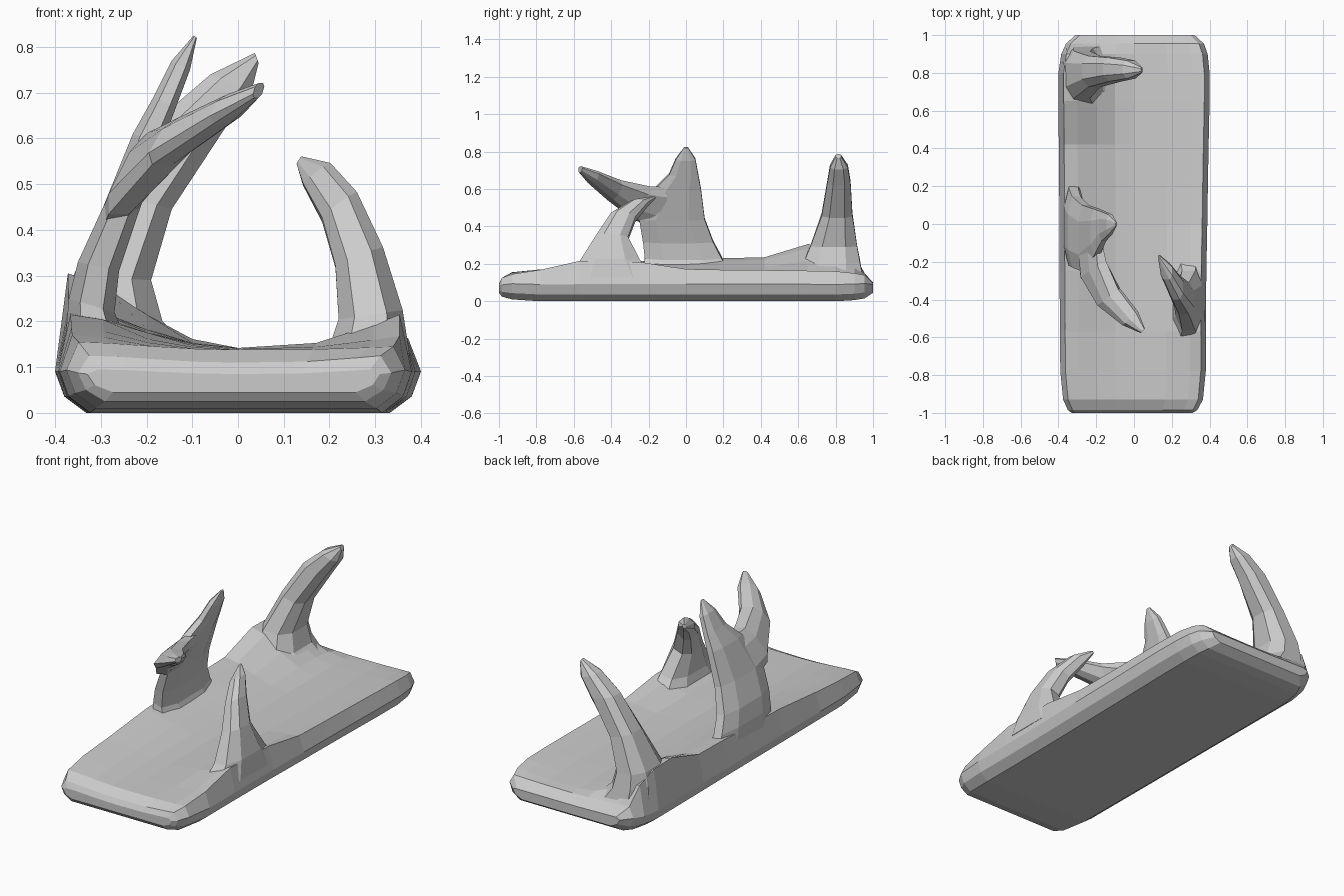
import bpy, bmesh
from mathutils import Vector


def loft(name, rings):
    """Skin a list of equal-length point rings and cap both ends."""
    bm = bmesh.new()
    rows = [[bm.verts.new(p) for p in ring] for ring in rings]
    n = len(rows[0])
    for a, b in zip(rows, rows[1:]):
        for i in range(n):
            j = (i + 1) % n
            bm.faces.new((a[i], a[j], b[j], b[i]))
    bm.faces.new(rows[0])
    bm.faces.new(rows[-1])
    bmesh.ops.recalc_face_normals(bm, faces=bm.faces)
    mesh = bpy.data.meshes.new(name)
    bm.to_mesh(mesh)
    bm.free()
    obj = bpy.data.objects.new(name, mesh)
    bpy.context.collection.objects.link(obj)
    return obj


def octagon(c, u, v, k=0.5):
    """Cut-corner rectangle around c, spanned by half vectors u and v."""
    c, u, v = Vector(c), Vector(u), Vector(v)
    pts = [(1, -k), (1, k), (k, 1), (-k, 1), (-1, k), (-1, -k), (-k, -1), (k, -1)]
    return [c + u * a + v * b for a, b in pts]


def blade(xo, zo, xi, zi, y0, y1):
    """Horn section from outer to inner edge, running y0 to y1."""
    return octagon(((xo + xi) / 2, (y0 + y1) / 2, (zo + zi) / 2),
                   ((xi - xo) / 2, 0, (zi - zo) / 2), (0, (y1 - y0) / 2, 0))


# Dished base: y, left edge x, right edge x, left rim z, right rim z, centre z, bottom z
stations = [
    (-1.00, -0.33, 0.31, 0.095, 0.095, 0.085, 0.045),
    (-0.985, -0.35, 0.335, 0.125, 0.125, 0.11, 0.025),
    (-0.93, -0.375, 0.365, 0.155, 0.145, 0.138, 0.010),
    (-0.78, -0.39, 0.38, 0.170, 0.168, 0.140, 0),
    (-0.57, -0.392, 0.38, 0.185, 0.215, 0.142, 0),
    (-0.25, -0.394, 0.383, 0.215, 0.210, 0.142, 0),
    (0.00, -0.395, 0.388, 0.220, 0.172, 0.142, 0),
    (0.20, -0.396, 0.391, 0.230, 0.168, 0.142, 0),
    (0.42, -0.398, 0.395, 0.235, 0.166, 0.142, 0),
    (0.65, -0.400, 0.400, 0.305, 0.163, 0.142, 0),
    (0.80, -0.400, 0.400, 0.300, 0.160, 0.140, 0),
    (0.90, -0.385, 0.39, 0.250, 0.150, 0.138, 0.006),
    (0.955, -0.36, 0.37, 0.150, 0.140, 0.135, 0.015),
    (1.00, -0.31, 0.32, 0.100, 0.095, 0.095, 0.045),
]
sections = []
for y, l, r, hl, hr, c, b in stations:
    side = min(0.1, (b + c) / 2 + 0.02)
    low = b + (side - b) * 0.4
    dl, dr = hl - c, hr - c
    prof = [(l * 0.83, b), (r * 0.83, b), (r * 0.95, low), (r, side),
            (r * 0.93, hr), (r * 0.78, c + dr * 0.7), (r * 0.45, c + dr * 0.15), (0, c),
            (l * 0.25, c + dl * 0.12), (l * 0.5, c + dl * 0.45),
            (l * 0.75, c + dl * 0.85), (l * 0.93, hl), (l, side), (l * 0.95, low)]
    sections.append([(x, y, z) for x, z in prof])
loft("dished_base", sections)

# Rear left horn, curving inward
loft("rear_horn", [blade(*s) for s in [
    (-0.385, 0.13, -0.09, 0.13, 0.60, 0.945),
    (-0.375, 0.23, -0.165, 0.20, 0.63, 0.93),
    (-0.36, 0.30, -0.19, 0.29, 0.665, 0.915),
    (-0.275, 0.48, -0.145, 0.445, 0.725, 0.89),
    (-0.165, 0.65, -0.03, 0.62, 0.755, 0.88),
    (-0.06, 0.74, 0.03, 0.705, 0.77, 0.865),
    (0.037, 0.787, 0.045, 0.765, 0.80, 0.83)]])

# Middle left plate ending in an upright point
loft("middle_plate", [blade(*s) for s in [
    (-0.378, 0.15, -0.24, 0.15, -0.23, 0.23),
    (-0.370, 0.25, -0.27, 0.22, -0.22, 0.19),
    (-0.350, 0.33, -0.26, 0.31, -0.23, 0.145),
    (-0.295, 0.45, -0.22, 0.43, -0.25, 0.10),
    (-0.230, 0.61, -0.165, 0.59, -0.17, 0.08),
    (-0.185, 0.69, -0.135, 0.67, -0.09, 0.065),
    (-0.145, 0.77, -0.105, 0.75, -0.055, 0.05),
    (-0.097, 0.825, -0.09, 0.82, -0.01, 0.01)]])

# Prong branching forward from the plate
loft("forward_prong", [octagon(*s) for s in [
    ((-0.235, -0.12, 0.50), (0.035, 0.015, 0), (0.05, 0.01, 0.11)),
    ((-0.215, -0.24, 0.525), (0.045, 0.025, 0), (0.045, 0.03, 0.09)),
    ((-0.135, -0.385, 0.595), (0.045, 0.035, 0), (0.03, 0.02, 0.052)),
    ((-0.02, -0.50, 0.665), (0.035, 0.03, 0), (0.015, 0.01, 0.032)),
    ((0.045, -0.565, 0.705), (0.01, 0.01, 0), (0.005, 0.002, 0.016))]])

# Front right claw, leaning inward and back
loft("front_claw", [octagon(*s) for s in [
    ((0.285, -0.40, 0.13), (0.09, 0, 0), (0, 0.23, 0)),
    ((0.29, -0.405, 0.215), (0.07, 0, 0.01), (0, 0.16, 0)),
    ((0.265, -0.395, 0.34), (0.052, 0, 0.02), (0, 0.085, -0.005)),
    ((0.222, -0.335, 0.45), (0.038, 0, 0.028), (0, 0.065, -0.01)),
    ((0.172, -0.25, 0.522), (0.03, 0, 0.022), (0, 0.045, -0.005)),
    ((0.133, -0.175, 0.553), (0.005, 0, 0.008), (0, 0.012, 0))]])
